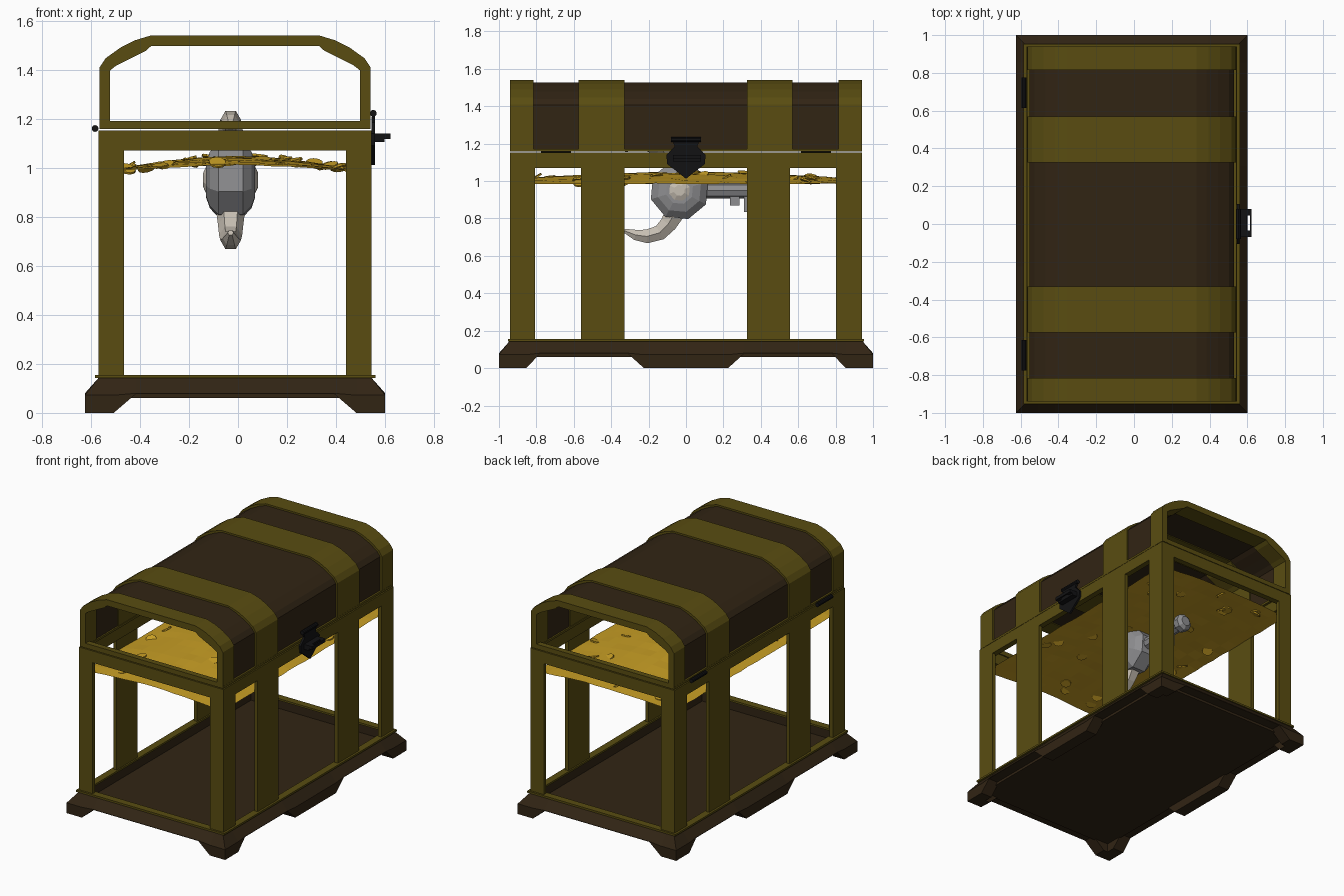
import bpy, bmesh, math, random
from mathutils import Vector, Matrix

if "Cube" in bpy.data.objects:
    bpy.data.objects.remove(bpy.data.objects["Cube"])

random.seed(4)
CX = -0.012          # chest centre line in x
HX, HY = 0.557, 0.94  # body half sizes


def material(name, rgb):
    m = bpy.data.materials.new(name)
    m.diffuse_color = (*rgb, 1)
    m.use_nodes = True
    m.node_tree.nodes["Principled BSDF"].inputs["Base Color"].default_value = m.diffuse_color
    return m


OLIVE = material("olive metal", (0.100, 0.073, 0.0055))
BROWN = material("dark wood", (0.031, 0.018, 0.007))
GOLD = material("gold", (0.57, 0.34, 0.018))
GREY = material("grey steel", (0.27, 0.27, 0.28))
IVORY = material("ivory", (0.56, 0.51, 0.44))
BLACK = material("black iron", (0.006, 0.006, 0.007))


def finish(name, bm, mat):
    bmesh.ops.recalc_face_normals(bm, faces=bm.faces)
    me = bpy.data.meshes.new(name)
    bm.to_mesh(me)
    bm.free()
    me.materials.append(mat)
    ob = bpy.data.objects.new(name, me)
    bpy.context.collection.objects.link(ob)
    return ob


def add_box(bm, x0, x1, y0, y1, z0, z1):
    m = Matrix.Translation(((x0 + x1) / 2, (y0 + y1) / 2, (z0 + z1) / 2))
    m = m @ Matrix.Diagonal((abs(x1 - x0), abs(y1 - y0), z1 - z0, 1))
    bmesh.ops.create_cube(bm, size=1, matrix=m)


def boxes(name, mat, *dims):
    bm = bmesh.new()
    for d in dims:
        add_box(bm, *d)
    return finish(name, bm, mat)


def frame(name, mat, hx, hy, t, z0, z1):
    """Rectangular ring of four bars."""
    boxes(name, mat,
          *[(CX + s * hx, CX + s * (hx - t), -hy, hy, z0, z1) for s in (-1, 1)],
          *[(CX - hx + t, CX + hx - t, s * hy, s * (hy - t), z0, z1) for s in (-1, 1)])


def skin(name, rings, mat, loop=False):
    """Join equal-length closed rings into a tube."""
    bm = bmesh.new()
    vs = [[bm.verts.new(p) for p in r] for r in rings]
    n = len(vs[0])
    pairs = list(zip(vs, vs[1:])) + ([(vs[-1], vs[0])] if loop else [])
    for a, b in pairs:
        for i in range(n):
            j = (i + 1) % n
            bm.faces.new((a[i], a[j], b[j], b[i]))
    if not loop:
        bm.faces.new(vs[0])
        bm.faces.new(vs[-1])
    return finish(name, bm, mat)


# Plinth skirt with feet: cross-section carried around the perimeter
BX, BY, NOTCH = 0.6125, 1.0, 0.077
end = [(-BX, 0), (-0.495, 0), (-0.405, NOTCH), (0.405, NOTCH), (0.495, 0)]
side = [(-BY, 0), (-0.855, 0), (-0.78, NOTCH), (-0.31, NOTCH), (-0.225, 0),
        (0.225, 0), (0.31, NOTCH), (0.78, NOTCH), (0.855, 0)]
path = [(u, -BY, z) for u, z in end] + [(BX, u, z) for u, z in side]
path += [(-x, -y, z) for x, y, z in path]


def inset(x, y, d):
    return (CX + max(d - BX, min(BX - d, x)), max(d - BY, min(BY - d, y)))


skin("plinth_skirt", [[(*inset(x, y, d), h) for d, h in
     ((0.085, zb), (0, zb), (0, 0.08 if zb else 0.072), (0.055, 0.142), (0.085, 0.142))]
     for x, y, zb in path], BROWN, loop=True)
boxes("floor", BROWN, (CX - 0.54, CX + 0.54, -0.93, 0.93, 0.06, 0.08))
frame("plinth_trim", OLIVE, 0.572, 0.953, 0.05, 0.142, 0.155)

# Body frame: corner posts (L-shaped), side posts, top rail
T = 0.025
posts = []
for s in (-1, 1):
    xo, xi = CX + s * HX, CX + s * (HX - T)
    for y0, y1 in ((-0.94, -0.808), (-0.562, -0.33), (0.325, 0.557), (0.803, 0.94)):
        posts.append((xo, xi, y0, y1, 0.155, 1.07))
    for e in (-1, 1):
        posts.append((xi, CX + s * 0.453, e * HY, e * (HY - T), 0.155, 1.07))
boxes("posts", OLIVE, *posts)
frame("body_rail", OLIVE, HX, HY, 0.04, 1.07, 1.152)


# Lid: arched bands over an arched panel
def arch(name, mat, d0, d1, y0, y1, base):
    def half(d):
        w = 0.5525 - d
        return [(w, base), (w, 1.41 - d * 0.3), (w - 0.025, 1.447 - d * 0.7), (w - 0.085, 1.49 - d),
                (w - 0.145, 1.52 - d), (0.342, 1.54 - d)]

    def full(d):
        h = half(d)
        return h + [(-x, z) for x, z in reversed(h)]
    outline = full(d0) + full(d1)[::-1]
    return skin(name, [[(CX + x, y, z) for x, z in outline] for y in (y0, y1)], mat)


for i, (a, b) in enumerate(((-0.94, -0.815), (-0.575, -0.33), (0.325, 0.57), (0.815, 0.94))):
    arch(f"lid_band_{i + 1}", OLIVE, 0, 0.043, a, b, 1.158)
arch("lid_panel", BROWN, 0.012, 0.037, -0.82, 0.82, 1.16)
boxes("lid_rim", OLIVE,
      *[(CX + s * 0.5535, CX + s * 0.505, -0.938, 0.938, 1.157, 1.172) for s in (-1, 1)],
      *[(CX - 0.512, CX + 0.512, s * 0.938, s * 0.898, 1.157, 1.19) for s in (-1, 1)])


# Treasure: domed gold sheet with scattered coins
def gold_height(x, y):
    u, v = abs(x) / 0.53, abs(y) / 0.91
    return 0.985 + 0.062 * max(0, 1 - u ** 1.6) * (1 - 0.6 * v ** 2)


bm = bmesh.new()
bmesh.ops.create_grid(bm, x_segments=14, y_segments=22, size=1)
for v in bm.verts:
    x, y = v.co.x * 0.53, v.co.y * 0.912
    v.co = (CX + x, y, gold_height(x, y) + random.uniform(-0.002, 0.004))
finish("gold_pile", bm, GOLD)

bm = bmesh.new()
for i in range(34):
    x, y = random.uniform(-0.47, 0.47), random.uniform(-0.85, 0.85)
    m = Matrix.Translation((CX + x, y, gold_height(x, y) + random.uniform(-0.006, 0.006)))
    m = m @ Matrix.Rotation(random.uniform(0, 6.28), 4, 'Z') @ Matrix.Rotation(random.uniform(0.1, 0.6), 4, 'X')
    bmesh.ops.create_cone(bm, cap_ends=True, segments=10, radius1=0.035, radius2=0.035, depth=0.009, matrix=m)
finish("coins", bm, GOLD)

# Horned key half buried in the gold
KX, KY, KZ = -0.03, -0.035, 0.95


def octagon(x, r):
    return [(x, KY + r * math.cos(k * math.pi / 4 + 0.3), KZ + r * math.sin(k * math.pi / 4 + 0.3))
            for k in range(8)]


skin("key_head", [octagon(KX + x, r) for x, r in
     ((-0.1, 0.075), (-0.085, 0.12), (-0.05, 0.16), (0.05, 0.16), (0.085, 0.12), (0.1, 0.075))], GREY)
skin("key_gem", [octagon(KX + x, r) for x, r in
     ((-0.112, 0.03), (-0.098, 0.062), (0.098, 0.062), (0.112, 0.03))], IVORY)


def rod(name, pts, mat, n=6):
    """Tapered tube in the yz plane through (y, z, radius) points."""
    rings = []
    for i, (y, z, r) in enumerate(pts):
        a, b = pts[max(i - 1, 0)], pts[min(i + 1, len(pts) - 1)]
        t = Vector((0, b[0] - a[0], b[1] - a[1])).normalized()
        side_v = Vector((1, 0, 0))
        up = t.cross(side_v)
        rings.append([Vector((KX, y, z)) + r * (math.cos(k * math.tau / n) * side_v
                      + math.sin(k * math.tau / n) * up) for k in range(n)])
    return skin(name, rings, mat)


for s, tag in ((-1, "lower"), (1, "upper")):
    rod(f"{tag}_horn", [(y, KZ + s * d, r) for y, d, r in
        ((-0.06, 0.12, 0.06), (-0.095, 0.18, 0.052), (-0.14, 0.226, 0.047),
         (-0.21, 0.246, 0.042), (-0.27, 0.238, 0.032), (-0.33, 0.215, 0.012))], IVORY)
rod("key_shaft", [(0.08, KZ, 0.042), (0.43, KZ, 0.042)], GREY, 8)
rod("key_knob", [(0.42, KZ, 0.04), (0.44, KZ, 0.06), (0.48, KZ, 0.06), (0.5, KZ, 0.035)], GREY, 8)
boxes("key_teeth", GREY, (KX - 0.02, KX + 0.02, 0.235, 0.285, 0.87, 0.93),
      (KX - 0.02, KX + 0.02, 0.31, 0.36, 0.835, 0.93))

# Latch: shield plate, top pin and pull loop
LX = CX + HX
shield = [(-0.07, 1.21), (-0.06, 1.185), (-0.105, 1.14), (-0.1, 1.09), (-0.06, 1.06), (0, 1.012),
          (0.06, 1.06), (0.1, 1.09), (0.105, 1.14), (0.06, 1.185), (0.07, 1.21)]
skin("latch_plate", [[(x, y, z) for y, z in shield] for x in (LX, LX + 0.014)], BLACK)
boxes("latch_loop", BLACK, (LX + 0.01, 0.598, -0.07, 0.08, 1.105, 1.14),
      (0.598, 0.613, -0.07, -0.035, 1.118, 1.14), (0.598, 0.613, 0.045, 0.08, 1.118, 1.14),
      (0.613, 0.622, -0.07, 0.08, 1.118, 1.14))


# Latch pin and back hinges
def pin(name, x, y, z, r, length):
    bm = bmesh.new()
    m = Matrix.Translation((x, y, z)) @ Matrix.Rotation(math.pi / 2, 4, 'X')
    bmesh.ops.create_cone(bm, cap_ends=True, segments=10, radius1=r, radius2=r, depth=length, matrix=m)
    finish(name, bm, BLACK)


pin("latch_pin", LX + 0.007, 0, 1.222, 0.014, 0.16)
for s in (-1, 1):
    pin("hinge", CX - HX - 0.014, s * 0.695, 1.16, 0.014, 0.16)
